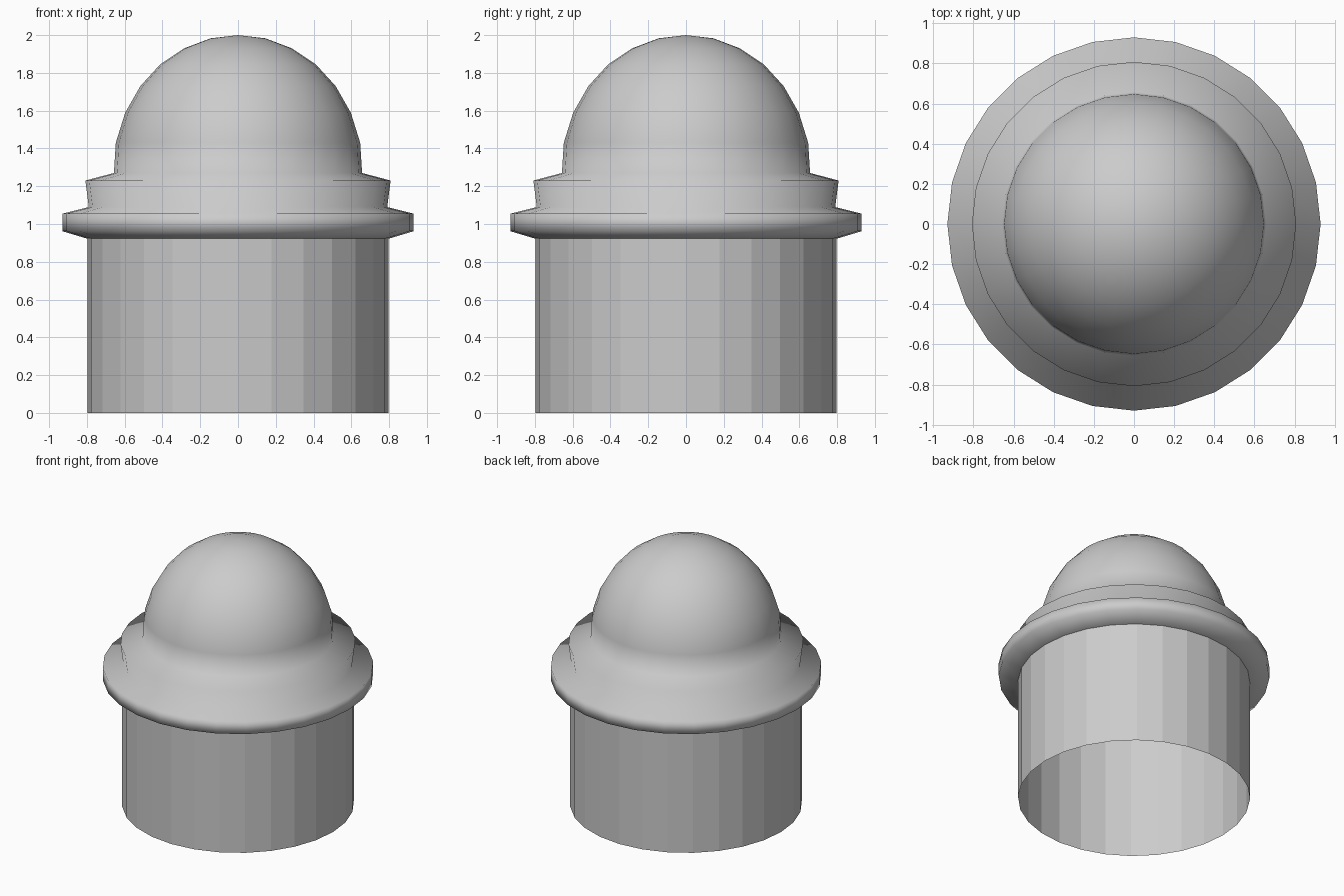
import bpy
import bmesh
import math
from mathutils import Vector

default = bpy.data.objects.get("Cube")
if default:
    bpy.data.objects.remove(default, do_unlink=True)

SIDES = 28

grey = bpy.data.materials.new("plain_grey")
grey.use_nodes = True
COLOUR = (0.6, 0.6, 0.6, 1.0)
grey.diffuse_color = COLOUR
grey.node_tree.nodes["Principled BSDF"].inputs["Base Color"].default_value = COLOUR


def lathe(name, profile, smooth):
    """Turn a (radius, height) profile, listed bottom to top, around z."""
    bm = bmesh.new()
    verts = [bm.verts.new((0, -r, z)) for r, z in profile]
    edges = [bm.edges.new(pair) for pair in zip(verts, verts[1:])]
    bmesh.ops.spin(bm, geom=verts + edges, cent=(0, 0, 0), axis=(0, 0, 1),
                   angle=math.tau, steps=SIDES, use_merge=True)
    bmesh.ops.remove_doubles(bm, verts=bm.verts, dist=0.0005)
    bm.normal_update()
    # Point the open shell outwards
    side = max(bm.faces, key=lambda f: f.calc_center_median().xy.length)
    if side.normal.dot(Vector((*side.calc_center_median().xy, 0))) < 0:
        bmesh.ops.reverse_faces(bm, faces=bm.faces)
    for face in bm.faces:
        face.smooth = smooth
    mesh = bpy.data.meshes.new(name)
    bm.to_mesh(mesh)
    bm.free()
    mesh.materials.append(grey)
    obj = bpy.data.objects.new(name, mesh)
    bpy.context.collection.objects.link(obj)
    return obj


# Faceted tube, open underneath
lathe("tube_body", [(0.797, 0), (0.797, 0.922)], smooth=False)

# Smooth cap: flange, step and dome in one continuous shell
flange = [(0.797, 0.922), (0.93, 0.962), (0.93, 1.055)]
step = [(0.79, 1.09), (0.808, 1.23)]
dome = [(0.657, 1.27), (0.647, 1.43), (0.597, 1.59), (0.517, 1.73),
        (0.412, 1.845), (0.285, 1.93), (0.145, 1.983), (0, 2)]
lathe("domed_cap", flange + step + dome, smooth=True)
